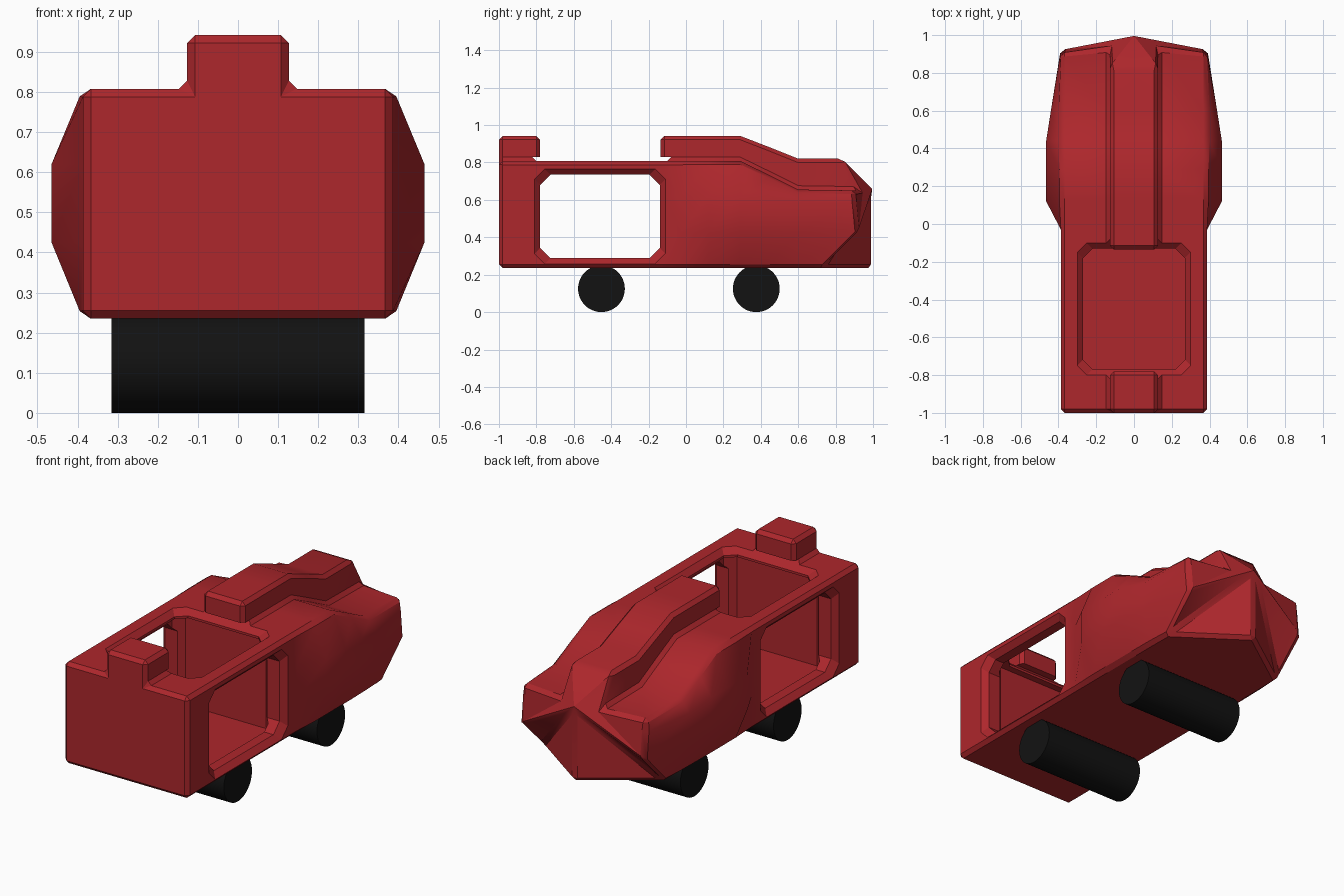
import bpy, bmesh, math

if "Cube" in bpy.data.objects:
    bpy.data.objects.remove(bpy.data.objects["Cube"])


def material(name, col):
    m = bpy.data.materials.new(name)
    m.diffuse_color = col
    m.use_nodes = True
    m.node_tree.nodes["Principled BSDF"].inputs["Base Color"].default_value = m.diffuse_color
    return m


red = material("red_paint", (0.42, 0.02, 0.025, 1))
black = material("black_rubber", (0.006, 0.006, 0.006, 1))


def loft(name, rings, cap_end=True, nose=None):
    """Skin closed rings of points; optional nose tip with its own triangles."""
    bm = bmesh.new()
    vr = [[bm.verts.new(p) for p in r] for r in rings]
    n = len(rings[0])
    for a, b in zip(vr, vr[1:]):
        for i in range(n):
            j = (i + 1) % n
            bm.faces.new((a[i], a[j], b[j], b[i]))
    bm.faces.new(vr[0])
    if nose:
        tip, faces = bm.verts.new(nose[0]), nose[1]
        for f in faces:
            for side in (1, -1):
                bm.faces.new([tip if k == "t" else vr[-1][(side * k) % n] for k in f])
    else:
        bm.faces.new(vr[-1])
    bmesh.ops.remove_doubles(bm, verts=bm.verts, dist=1e-5)
    bmesh.ops.recalc_face_normals(bm, faces=bm.faces)
    me = bpy.data.meshes.new(name)
    bm.to_mesh(me)
    bm.free()
    ob = bpy.data.objects.new(name, me)
    bpy.context.collection.objects.link(ob)
    return ob


def mirror_ring(half):
    return half + [(-x, y, z) for x, y, z in half[-2:0:-1]]


def section(y, xs, zt, zr):
    zm = min(0.62, zt - 0.07)
    return mirror_ring([(0, y, .235), (.387, y, .235), (xs, y, .425), (xs, y, zm),
                        (.387, y, zt), (.127, y, zt), (.127, y, zr), (0, y, zr)])


# body shell: y, side bulge, shoulder height, ridge height
stations = [(-1, .387, .808, .942), (-.78, .387, .808, .942), (-.78, .387, .808, .808),
            (-.135, .387, .808, .808), (-.135, .387, .808, .942), (-.03, .387, .808, .942),
            (.12, .465, .808, .942), (.29, .465, .808, .942), (.44, .465, .735, .884),
            (.6, .44, .655, .82)]
front = mirror_ring([(0, 1, .235), (.385, .73, .235), (.388, .925, .43), (.388, .91, .58),
                     (.387, .905, .65), (.127, .93, .65), (.127, .835, .82), (0, .835, .82)])
body = loft("car_body", [section(*s) for s in stations] + [front],
            nose=((0, 1, .65), [(7, 6, "t"), (6, 5, "t"), (5, 2, "t"), (5, 4, 3, 2),
                                (2, 1, "t"), (1, 0, "t")]))
body.data.materials.append(red)
bev = body.modifiers.new("chamfer", 'BEVEL')
bev.width = .02
bev.segments = 1
bev.limit_method = 'ANGLE'
bev.angle_limit = math.radians(36)
bev.use_clamp_overlap = False


def octagon(a0, a1, b0, b1, c, grow):
    a0, b0, a1, b1 = a0 - grow, b0 - grow, a1 + grow, b1 + grow
    return [(a0 + c, b0), (a1 - c, b0), (a1, b0 + c), (a1, b1 - c),
            (a1 - c, b1), (a0 + c, b1), (a0, b1 - c), (a0, b0 + c)]


def cutter(name, rings):
    ob = loft(name, rings)
    ob.hide_render = True
    ob.hide_viewport = False
    mod = body.modifiers.new(name, 'BOOLEAN')
    mod.operation = 'DIFFERENCE'
    mod.solver = 'EXACT'
    mod.object = ob
    return ob


# open bay: inner cavity, flared side windows and flared roof opening
cutters = [
    cutter("bay_cutter", [[(x, y, z) for x, y in octagon(-.3, .3, -.81, -.11, .05, 0)]
                          for z in (.262, .765)]),
    cutter("window_cutter", [[(x, y, z) for y, z in octagon(-.78, -.14, .288, .735, .055, g)]
                             for x, g in ((-.42, .063), (-.357, 0), (.357, 0), (.42, .063))]),
    cutter("roof_cutter", [[(x, y, z) for x, y in octagon(-.27, .27, -.77, -.13, .05, g)]
                           for z, g in ((.5, 0), (.778, 0), (.828, .05))])]

bpy.context.view_layer.objects.active = body
body.select_set(True)
for m in list(body.modifiers):
    bpy.ops.object.modifier_apply(modifier=m.name)
for c in cutters:
    bpy.data.objects.remove(c)
bpy.ops.object.shade_smooth_by_angle(angle=math.radians(29))

# wheel rollers
for name, y in (("rear_roller", -.452), ("front_roller", .376)):
    bpy.ops.mesh.primitive_cylinder_add(vertices=48, radius=.125, depth=.632,
                                        location=(0, y, .125), rotation=(0, math.pi / 2, 0))
    w = bpy.context.object
    w.name = name
    w.data.materials.append(black)
    bpy.ops.object.shade_smooth_by_angle(angle=math.radians(30))
